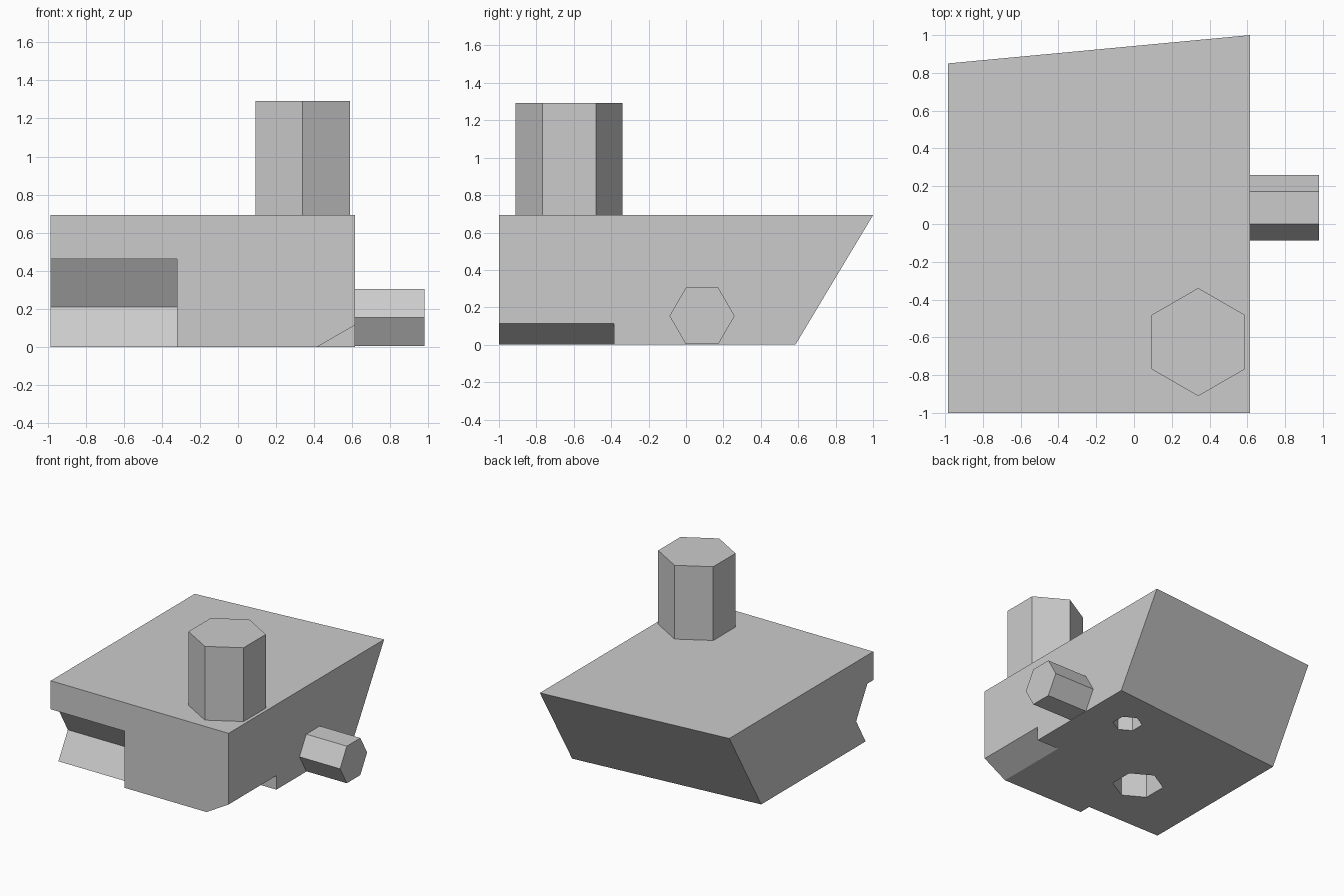
import bpy, bmesh
from math import cos, sin, radians

if "Cube" in bpy.data.objects:
    bpy.data.objects.remove(bpy.data.objects["Cube"], do_unlink=True)

grey = bpy.data.materials.new("plain grey")
grey.use_nodes = True
grey.diffuse_color = (0.6, 0.6, 0.6, 1)
grey.node_tree.nodes["Principled BSDF"].inputs["Base Color"].default_value = (0.6, 0.6, 0.6, 1)


def loft(name, ring_a, ring_b):
    """Solid between two matching rings of points."""
    bm = bmesh.new()
    a = [bm.verts.new(p) for p in ring_a]
    b = [bm.verts.new(p) for p in ring_b]
    bm.faces.new(a)
    bm.faces.new(b)
    for i in range(len(a)):
        j = (i + 1) % len(a)
        bm.faces.new((a[i], a[j], b[j], b[i]))
    bmesh.ops.recalc_face_normals(bm, faces=bm.faces)
    mesh = bpy.data.meshes.new(name)
    bm.to_mesh(mesh)
    bm.free()
    mesh.materials.append(grey)
    obj = bpy.data.objects.new(name, mesh)
    bpy.context.collection.objects.link(obj)
    return obj


def hex_prism(name, axis, centre, radius, start, end, turn=0):
    """Hexagonal bar along an axis; centre is given in the other two axes."""
    def ring(along):
        points = []
        for i in range(6):
            t = radians(60 * i + turn)
            p = [centre[0] + radius * cos(t), centre[1] + radius * sin(t)]
            p.insert("xyz".index(axis), along)
            points.append(p)
        return points
    return loft(name, ring(start), ring(end))


# Body: a slab with a skewed, undercut back
LEFT, RIGHT, FRONT, TOP = -0.985, 0.615, -1.0, 0.693


def body_ring(z, back_left, back_right):
    return [(LEFT, FRONT, z), (RIGHT, FRONT, z), (RIGHT, back_right, z), (LEFT, back_left, z)]


body = loft("body", body_ring(0, 0.44, 0.585), body_ring(TOP, 0.85, 1.0))

# Hexagonal cuts: front groove, side bevel and two blind holes underneath
cutters = [
    hex_prism("front_groove_cutter", "x", (-1.07, 0.21), 0.29, -1.2, -0.32),
    hex_prism("side_bevel_cutter", "y", (0.66, -0.18), 0.32, -1.2, -0.385, 30),
    hex_prism("small_hole_cutter", "z", (0.26, 0.235), 0.11, -0.2, 0.4, 30),
    hex_prism("large_hole_cutter", "z", (-0.39, -0.42), 0.19, -0.2, 0.4, 30),
]
bpy.context.view_layer.objects.active = body
for cutter in cutters:
    cutter.hide_render = True
    mod = body.modifiers.new(cutter.name, "BOOLEAN")
    mod.operation = "DIFFERENCE"
    mod.solver = "EXACT"
    mod.object = cutter
    bpy.ops.object.modifier_apply(modifier=mod.name)
    bpy.data.objects.remove(cutter, do_unlink=True)

# Pegs
hex_prism("top_peg", "z", (0.34, -0.625), 0.286, TOP, 1.293, 30)
hex_prism("side_peg", "x", (0.086, 0.154), 0.174, RIGHT, 0.98)
